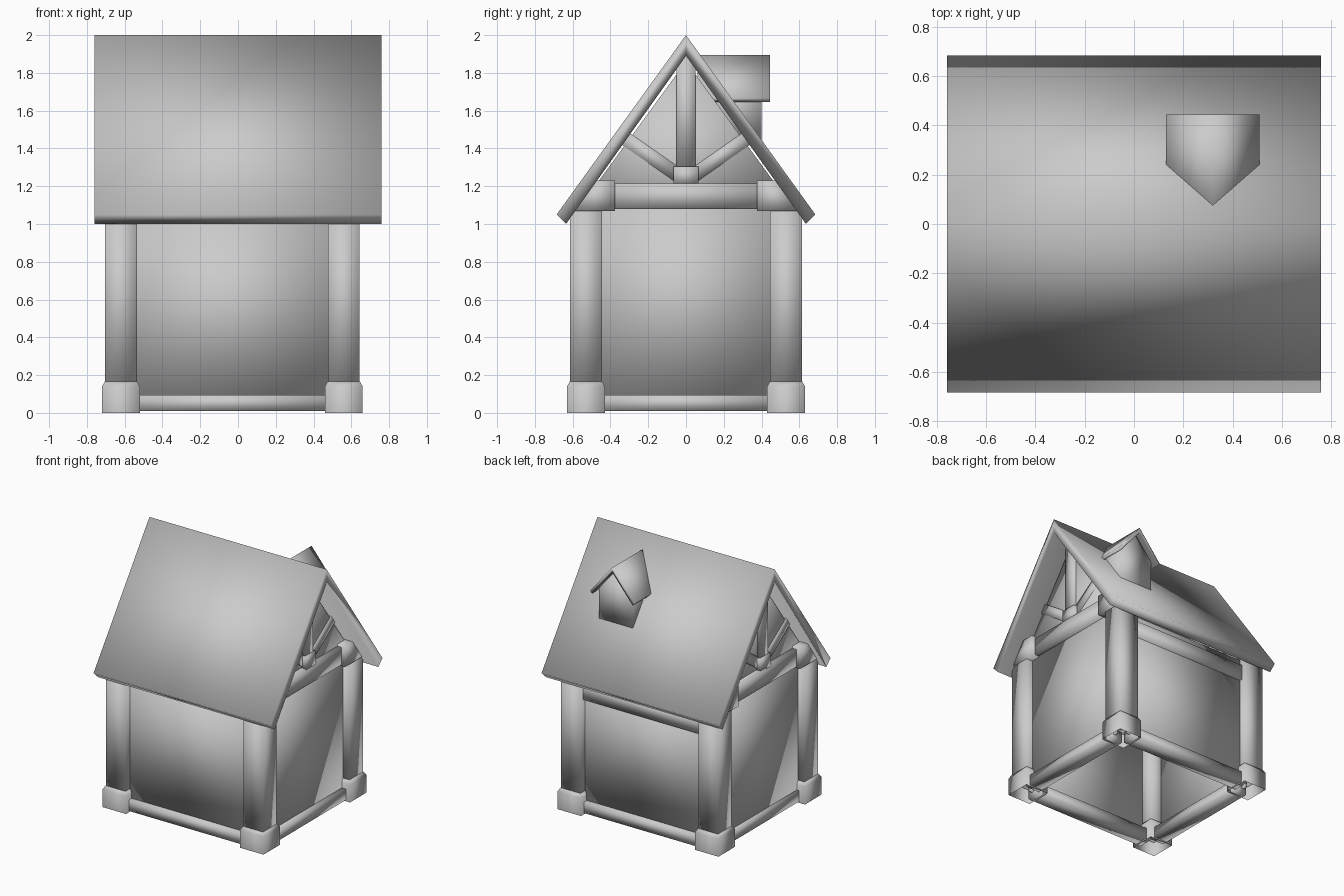
import bpy, bmesh
from mathutils import Vector

if "Cube" in bpy.data.objects:
    bpy.data.objects.remove(bpy.data.objects["Cube"], do_unlink=True)

grey = bpy.data.materials.new("plain grey")
grey.use_nodes = True
grey.diffuse_color = (0.6, 0.6, 0.6, 1)
grey.node_tree.nodes["Principled BSDF"].inputs["Base Color"].default_value = (0.6, 0.6, 0.6, 1)


def finish(name, bm):
    """Turn a bmesh into a smooth shaded object."""
    bmesh.ops.recalc_face_normals(bm, faces=bm.faces)
    mesh = bpy.data.meshes.new(name)
    bm.to_mesh(mesh)
    bm.free()
    mesh.materials.append(grey)
    for p in mesh.polygons:
        p.use_smooth = True
    ob = bpy.data.objects.new(name, mesh)
    bpy.context.collection.objects.link(ob)
    return ob


def loft(name, rings, caps=(True, True)):
    """Skin matching rings of points, with optional end caps."""
    bm = bmesh.new()
    rows = [[bm.verts.new(p) for p in ring] for ring in rings]
    n = len(rows[0])
    for a, b in zip(rows, rows[1:]):
        for i in range(n):
            j = (i + 1) % n
            bm.faces.new((a[i], a[j], b[j], b[i]))
    for row, cap in zip((rows[0], rows[-1]), caps):
        if cap:
            bm.faces.new(row)
    return finish(name, bm)


def prism_x(name, profile, x0, x1):
    return loft(name, [[(x, y, z) for y, z in profile] for x in (x0, x1)])


def prism_y(name, profile, y0, y1):
    return loft(name, [[(x, y, z) for x, z in profile] for y in (y0, y1)])


def square(x, y, z, h):
    return [(x - h, y - h, z), (x + h, y - h, z), (x + h, y + h, z), (x - h, y + h, z)]


def box(name, x, y, z):
    lo, hi = z
    return loft(name, [[(x[0], y[0], h), (x[1], y[0], h), (x[1], y[1], h), (x[0], y[1], h)]
                       for h in (lo, hi)])


MID, HX, HY = -0.03, 0.59, 0.53   # frame centre and half spans
ends = {"right": -1, "left": 1}
sides = {"front": -1, "back": 1}

# Corner posts with flared feet and cap blocks
for en, ex in ends.items():
    px = MID + ex * HX
    for sn, sy in sides.items():
        py = sy * HY
        tag = f"{sn}_{en}"
        loft("post_" + tag, [square(px, py, 0.1, 0.084), square(px, py, 1.08, 0.084)])
        loft("foot_" + tag, [square(px, py, z, h) for z, h in
                             ((0, 0.1), (0.14, 0.1), (0.165, 0.086))], (False, True))
        ys = sorted((sy * 0.375, sy * 0.55))
        prism_x("cap_" + tag, [(sy * 0.375, 1.07), (sy * 0.59, 1.07), (sy * 0.545, 1.16),
                               (sy * 0.5, 1.23), (sy * 0.375, 1.23)], px - 0.095, px + 0.095)

# End walls, gables and trusses
for en, ex in ends.items():
    px = MID + ex * HX
    wx = sorted((px + ex * 0.01, px + ex * 0.03))
    box("end_wall_" + en, wx, (-0.5, 0.5), (0.05, 1.12))
    prism_x("gable_" + en, [(-0.57, 1.08), (0.57, 1.08), (0, 1.86)], *wx)
    box("end_sill_" + en, (px - 0.05, px + 0.065), (-0.47, 0.47), (0.01, 0.095))
    box("tie_beam_" + en, (px - 0.065, px + 0.065), (-0.42, 0.42), (1.08, 1.215))
    box("king_block_" + en, (px - 0.065, px + 0.065), (-0.065, 0.065), (1.205, 1.305))
    box("king_post_" + en, (px - 0.05, px + 0.05), (-0.05, 0.05), (1.28, 1.89))
    for sn, sy in sides.items():
        a, b = Vector((sy * 0.03, 1.25)), Vector((sy * 0.325, 1.455))
        side = (b - a).orthogonal().normalized() * 0.037
        prism_x(f"brace_{sn}_{en}", [a - side, b - side, b + side, a + side],
                px - 0.037, px + 0.037)

# Long walls, sills and wall plates
for sn, sy in sides.items():
    py = sy * HY
    wy = sorted((py + sy * 0.01, py + sy * 0.03))
    box(sn + "_wall", (MID - 0.56, MID + 0.56), wy, (0.05, 1.05))
    box(sn + "_sill", (MID - 0.53, MID + 0.53), sorted((py - sy * 0.05, py + sy * 0.065)),
        (0.01, 0.095))
    plate_z = (0.88, 1.0) if sy > 0 else (1.0, 1.08)
    box(sn + "_plate", (MID - 0.55, MID + 0.55), sorted((py - sy * 0.05, py + sy * 0.05)), plate_z)

# Main roof
prism_x("roof", [(-0.685, 1.05), (0, 2), (0.685, 1.05), (0.635, 1), (0, 1.89), (-0.635, 1)],
        -0.76, 0.76)

# Dormer on the back slope
DX = 0.32
prism_y("dormer_body", [(DX - 0.145, 1.44), (DX + 0.145, 1.44), (DX + 0.145, 1.68),
                        (DX, 1.86), (DX - 0.145, 1.68)], 0.15, 0.4)
prism_y("dormer_roof", [(DX - 0.19, 1.665), (DX, 1.895), (DX + 0.19, 1.665),
                        (DX + 0.175, 1.645), (DX, 1.855), (DX - 0.175, 1.645)], 0.06, 0.445)
